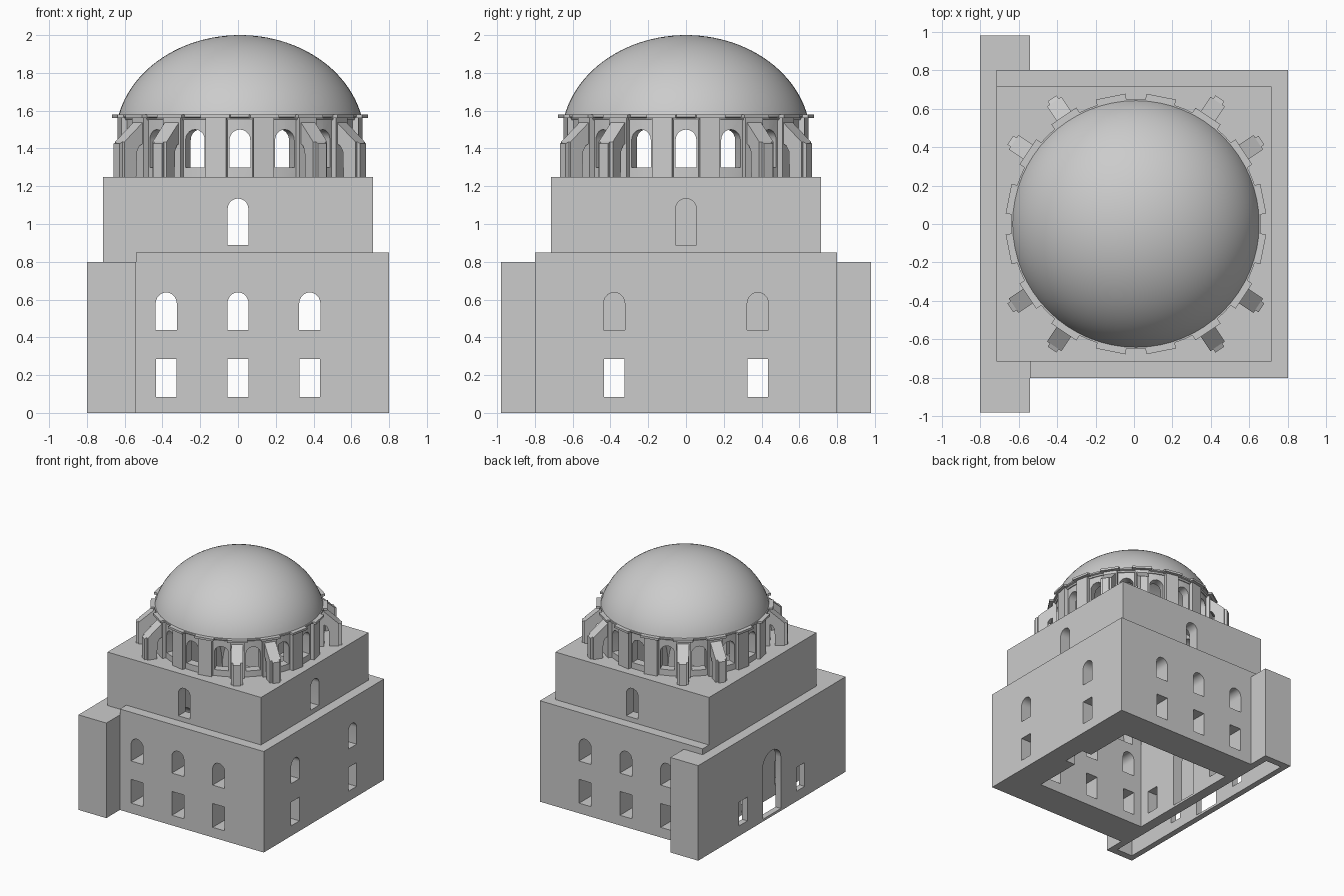
import bpy, bmesh
from math import sin, cos, pi, radians, sqrt
from mathutils import Matrix

if "Cube" in bpy.data.objects:
    bpy.data.objects.remove(bpy.data.objects["Cube"])

CX = 0.01                      # the drum and dome sit slightly off centre


def finish(name, bm, loc=0.0):
    bmesh.ops.remove_doubles(bm, verts=bm.verts, dist=1e-5)
    bmesh.ops.recalc_face_normals(bm, faces=bm.faces)
    me = bpy.data.meshes.new(name)
    bm.to_mesh(me)
    bm.free()
    ob = bpy.data.objects.new(name, me)
    ob.location.x = loc
    bpy.context.collection.objects.link(ob)
    return ob


def prism(name, profiles, y0, y1, angles=(0,), loc=0.0):
    """Extrude x-z profiles along y, repeated at angles (degrees) around z."""
    bm = bmesh.new()
    for a in angles:
        rot = Matrix.Rotation(radians(a), 4, 'Z')
        for pts in profiles:
            lo = [bm.verts.new(rot @ Matrix.Translation((x, y0, z)).translation) for x, z in pts]
            hi = [bm.verts.new(rot @ Matrix.Translation((x, y1, z)).translation) for x, z in pts]
            bm.faces.new(lo)
            bm.faces.new(hi[::-1])
            n = len(pts)
            for i in range(n):
                j = (i + 1) % n
                bm.faces.new((lo[i], lo[j], hi[j], hi[i]))
    return finish(name, bm, loc)


def lathe(name, pts, closed=True, loc=0.0, steps=64):
    bm = bmesh.new()
    vs = [bm.verts.new((r, 0, z)) for r, z in pts]
    es = [bm.edges.new(p) for p in zip(vs, vs[1:] + vs[:1] if closed else vs[1:])]
    bmesh.ops.spin(bm, geom=vs + es, cent=(0, 0, 0), axis=(0, 0, 1),
                   angle=2 * pi, steps=steps, use_duplicate=False)
    return finish(name, bm, loc)


def rect(x0, x1, z0, z1):
    return [(x0, z0), (x1, z0), (x1, z1), (x0, z1)]


def arch(cx, w, z0, spring, top, n=10):
    return [(cx - w, z0), (cx + w, z0)] + [
        (cx + w * cos(pi * i / n), spring + (top - spring) * sin(pi * i / n)) for i in range(n + 1)]


def boolean(ob, other, op='DIFFERENCE'):
    m = ob.modifiers.new(op, 'BOOLEAN')
    m.operation, m.object, m.solver = op, other, 'EXACT'
    bpy.context.view_layer.update()
    bpy.context.view_layer.objects.active = ob
    bpy.ops.object.modifier_apply(modifier=m.name)
    bpy.data.objects.remove(other)


def smooth(ob):
    bpy.ops.object.select_all(action='DESELECT')
    ob.select_set(True)
    bpy.context.view_layer.objects.active = ob
    bpy.ops.object.shade_smooth_by_angle(angle=radians(30))


# walls: hall, wide entrance block, back ledge and upper block
walls = prism("walls", [rect(-0.54, 0.8, 0, 0.85)], -0.8, 0.8)
for pts, y0, y1 in ((rect(-0.8, -0.54, 0, 0.8), -0.98, 0.98),
                    (rect(-0.715, -0.5, 0.78, 0.85), 0.7, 0.8),
                    (rect(-0.715, 0.715, 0.7, 1.25), -0.715, 0.715)):
    boolean(walls, prism("block", [pts], y0, y1), 'UNION')

# hall cavity: square room rising into pendentives
H, ZC = 0.52, 0.72
R = H * sqrt(2)
room = prism("room", [rect(CX - H, CX + H, -0.1, 1.3)], -H, H)
top_angle = 0.823
dome_room = [(0, -0.2), (R + 0.01, -0.2), (R + 0.01, ZC)] + [
    (R * cos(top_angle * i / 10), ZC + R * sin(top_angle * i / 10)) for i in range(11)]
dome_room += [(R * cos(top_angle), 1.35), (0, 1.35)]
boolean(room, lathe("pendentives", dome_room, False, CX), 'INTERSECT')
boolean(walls, room)

# shallow arched recesses on the four sides, entrance hall, prayer niche
for a in (0, 90):
    boolean(walls, prism("recess", [arch(0, 0.42, 0.72, 0.75, 1.17, 24)], -0.62, 0.62, (a,)))
boolean(walls, prism("entrance_room", [rect(-0.75, -0.6, -0.1, 0.7)], -0.92, 0.92))
boolean(walls, prism("niche", [arch(0, 0.1, -0.1, 0.35, 0.45)], 0.45, 0.62, (-90,)))

# wall windows
low = [rect(c - 0.055, c + 0.055, 0.085, 0.285) for c in (-0.38, 0, 0.38)]
mid = [arch(c, 0.056, 0.44, 0.58, 0.638) for c in (-0.38, 0, 0.38)]
high = [arch(0, 0.055, 0.89, 1.08, 1.135)]
boolean(walls, prism("front_back_windows", low + mid + high, -0.95, 0.95))
boolean(walls, prism("side_windows", low[::2] + mid[::2] + high, 0.4, 0.95, (-90,)))
boolean(walls, prism("entrance_openings", low[::2] + [arch(0, 0.12, 0.02, 0.45, 0.555)],
                     0.4, 0.95, (90,)))
smooth(walls)

# drum with sixteen arched windows
bays = [22.5 * i for i in range(16)]
drum = lathe("drum", [(0.55, 1.25), (0.622, 1.25), (0.622, 1.565), (0.55, 1.565)], True, CX)
boolean(drum, prism("drum_windows", [arch(0, 0.055, 1.3, 1.445, 1.5)], 0.45, 0.75, bays, CX))
smooth(drum)

# pilasters between the windows, and their projecting caps
mids = [a + 11.25 for a in bays]
prism("pilasters", [rect(-0.055, 0.055, 1.25, 1.56)], 0.6, 0.65, mids, CX)
prism("pilaster_caps", [rect(-0.078, 0.078, 1.562, 1.58)], 0.6, 0.675, mids, CX)
smooth(lathe("cornice", [(0.56, 1.55), (0.63, 1.55), (0.636, 1.562), (0.65, 1.567),
                         (0.65, 1.58), (0.56, 1.58)], True, CX))

# flying buttresses in pairs on the diagonals
diagonals = [q + s for q in (45, 135, 225, 315) for s in (-11.25, 11.25)]
side = [(0.69, 1.25), (0.765, 1.25), (0.765, 1.435), (0.64, 1.545), (0.64, 1.43),
        (0.668, 1.415), (0.685, 1.385)]
prism("buttresses", [side], -0.045, 0.045, diagonals, CX)
tip = [(0.76, 1.25), (0.785, 1.25), (0.785, 1.425), (0.76, 1.438)]
prism("buttress_tips", [tip], -0.028, 0.028, diagonals, CX)

# dome shell
def shell(a, b, z0, n=24):
    t0 = math_asin((z0 - 1.45) / b)
    return [(a * cos(t0 + (pi / 2 - t0) * i / n), 1.45 + b * sin(t0 + (pi / 2 - t0) * i / n))
            for i in range(n + 1)]


from math import asin as math_asin
outer, inner = shell(0.66, 0.55, 1.575), shell(0.60, 0.50, 1.56)
smooth(lathe("dome", outer + inner[::-1], True, CX))
